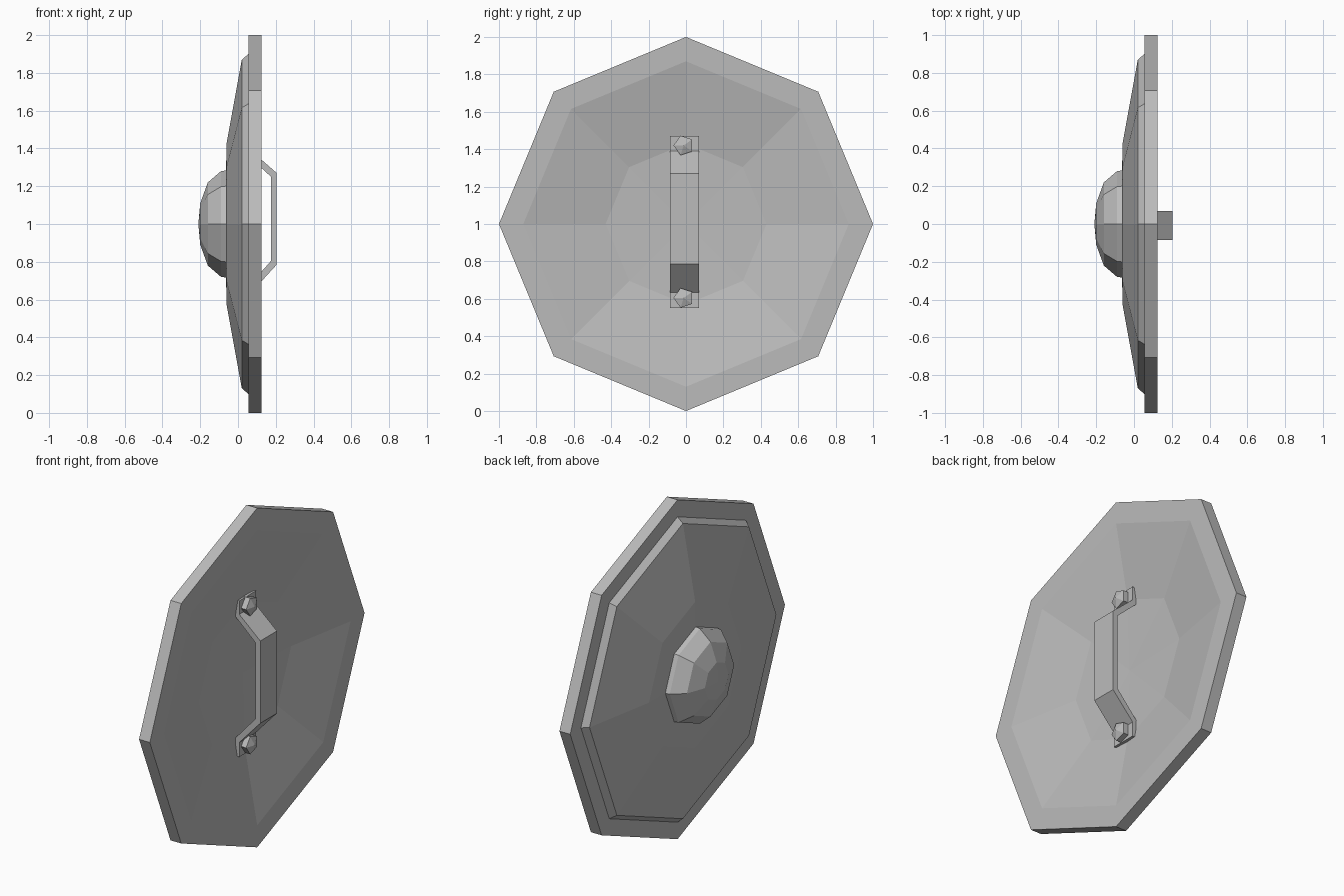
import bpy, bmesh
from math import cos, sin, radians, tau

if "Cube" in bpy.data.objects:
    bpy.data.objects.remove(bpy.data.objects["Cube"], do_unlink=True)

grey = bpy.data.materials.new("plain_grey")
grey.use_nodes = True
COLOUR = (0.5, 0.5, 0.5, 1)
grey.diffuse_color = COLOUR
grey.node_tree.nodes["Principled BSDF"].inputs["Base Color"].default_value = COLOUR


def finish(name, bm):
    bmesh.ops.recalc_face_normals(bm, faces=bm.faces[:])
    mesh = bpy.data.meshes.new(name)
    bm.to_mesh(mesh)
    bm.free()
    mesh.materials.append(grey)
    obj = bpy.data.objects.new(name, mesh)
    bpy.context.collection.objects.link(obj)
    return obj


def lathe(name, profile, sides, y=0, z=1, start=0):
    """Turn a list of (x, radius) points about an axis along x."""
    bm = bmesh.new()
    rings = []
    for x, r in profile:
        count = sides if r > 0 else 1
        angles = [start + tau * i / sides for i in range(count)]
        rings.append([bm.verts.new((x, y + r * cos(a), z + r * sin(a))) for a in angles])
    for a, b in zip(rings, rings[1:]):
        for i in range(sides):
            j = (i + 1) % sides
            corners = [a[i % len(a)], a[j % len(a)], b[j % len(b)], b[i % len(b)]]
            bm.faces.new(list(dict.fromkeys(corners)))
    return finish(name, bm)


# Dished shield body with stepped rim
lathe("shield_body", [(-0.07, 0), (-0.06, 0.43), (0.02, 0.87), (0.055, 0.9),
                      (0.055, 1), (0.125, 1), (0.125, 0.87), (0.045, 0.43),
                      (0.03, 0)], 8)

# Domed boss on the outer face
lathe("boss", [(-0.05, 0), (-0.05, 0.285), (-0.09, 0.28), (-0.16, 0.22),
               (-0.2, 0.11), (-0.21, 0)], 8)

# Bent strap handle: matching outer and inner outlines, extruded across y
outer = [(0.068, 1.47), (0.068, 1.39), (0.205, 1.27),
         (0.205, 0.785), (0.068, 0.635), (0.068, 0.55)]
inner = [(0.038, 1.47), (0.038, 1.375), (0.175, 1.25),
         (0.175, 0.805), (0.038, 0.65), (0.038, 0.55)]
bm = bmesh.new()
rows = []
for (xo, zo), (xi, zi) in zip(outer, inner):
    rows.append([bm.verts.new(p) for p in ((xo, -0.085, zo), (xo, 0.07, zo),
                                           (xi, 0.07, zi), (xi, -0.085, zi))])
for a, b in zip(rows, rows[1:]):
    for i in range(4):
        j = (i + 1) % 4
        bm.faces.new((a[i], a[j], b[j], b[i]))
bm.faces.new(rows[0])
bm.faces.new(rows[-1])
finish("handle", bm)

# Five-sided bolts holding the handle
for name, z in (("upper_bolt", 1.42), ("lower_bolt", 0.605)):
    lathe(name, [(0.05, 0), (0.05, 0.055), (0.1, 0.055), (0.118, 0)],
          5, y=-0.012, z=z, start=radians(180))
